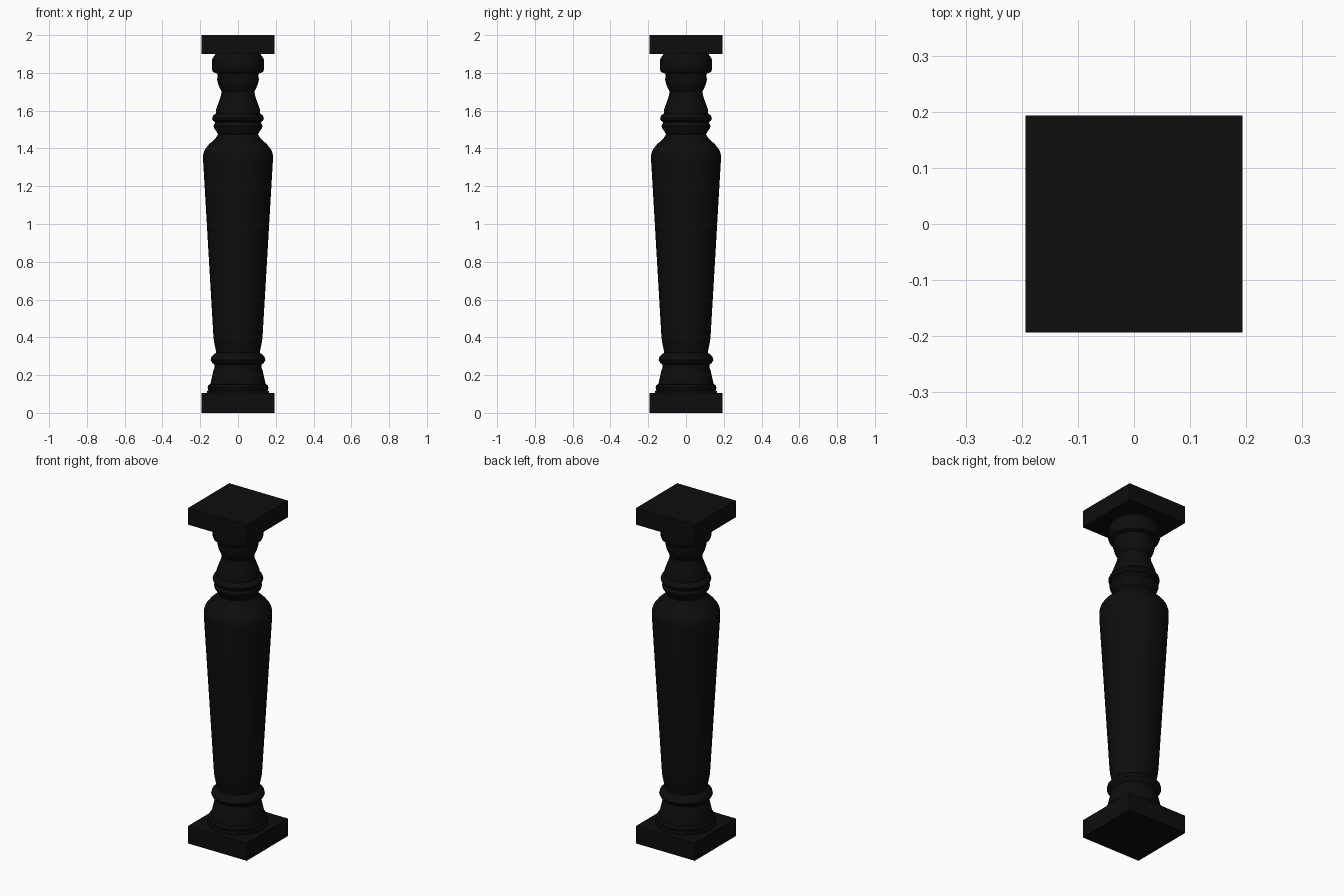
import bpy
import bmesh
from math import radians

cube = bpy.data.objects.get("Cube")
if cube:
    bpy.data.objects.remove(cube, do_unlink=True)

SIDES = 32
HALF = 0.193

# Single near-black finish
black = bpy.data.materials.new("black_finish")
black.use_nodes = True
colour = (0.004, 0.004, 0.004, 1)
black.diffuse_color = colour
black.node_tree.nodes["Principled BSDF"].inputs["Base Color"].default_value = colour


def add_object(name, bm, smooth):
    bmesh.ops.recalc_face_normals(bm, faces=bm.faces)
    mesh = bpy.data.meshes.new(name)
    bm.to_mesh(mesh)
    bm.free()
    mesh.materials.append(black)
    obj = bpy.data.objects.new(name, mesh)
    bpy.context.collection.objects.link(obj)
    if smooth:
        bpy.ops.object.select_all(action="DESELECT")
        obj.select_set(True)
        bpy.context.view_layer.objects.active = obj
        bpy.ops.object.shade_smooth_by_angle(angle=radians(35))
    return obj


def slab(name, low, high):
    bm = bmesh.new()
    bmesh.ops.create_cube(bm, size=1)
    bmesh.ops.scale(bm, vec=(2 * HALF, 2 * HALF, high - low), verts=bm.verts)
    bmesh.ops.translate(bm, vec=(0, 0, (low + high) / 2), verts=bm.verts)
    return add_object(name, bm, False)


def turned(name, profile):
    """Spin a (radius, height) profile about z and cap both ends."""
    bm = bmesh.new()
    points = [(0, profile[0][1])] + profile + [(0, profile[-1][1])]
    verts = [bm.verts.new((r, 0, z)) for r, z in points]
    edges = [bm.edges.new(pair) for pair in zip(verts, verts[1:])]
    bmesh.ops.spin(bm, geom=verts + edges, axis=(0, 0, 1), cent=(0, 0, 0),
                   angle=radians(360), steps=SIDES)
    bmesh.ops.remove_doubles(bm, verts=bm.verts, dist=0.0005)
    return add_object(name, bm, True)


# Square blocks at both ends
slab("bottom_plinth", 0, 0.105)
slab("top_block", 1.9, 2)

# Stepped foot with a rounded ring above it
turned("base_moulding", [
    (0.165, 0.1), (0.165, 0.115), (0.157, 0.12), (0.161, 0.135),
    (0.156, 0.148), (0.146, 0.152), (0.138, 0.19), (0.13, 0.225),
    (0.123, 0.24), (0.125, 0.257), (0.137, 0.265), (0.145, 0.28),
    (0.141, 0.297), (0.125, 0.312), (0.114, 0.32)])

# Tapered shaft with a sloping shoulder
turned("shaft", [
    (0.114, 0.315), (0.118, 0.335), (0.128, 0.385), (0.131, 0.42),
    (0.185, 1.34), (0.185, 1.365), (0.178, 1.39), (0.155, 1.42),
    (0.118, 1.455), (0.105, 1.475)])

# Double ring and waisted neck
turned("neck", [
    (0.105, 1.47), (0.112, 1.487), (0.127, 1.508), (0.13, 1.52),
    (0.122, 1.533), (0.122, 1.54), (0.133, 1.548), (0.137, 1.56),
    (0.132, 1.574), (0.117, 1.585), (0.117, 1.605), (0.105, 1.638),
    (0.093, 1.67), (0.086, 1.705)])

# Flared capital under the top block
turned("capital", [
    (0.086, 1.7), (0.094, 1.715), (0.105, 1.74), (0.111, 1.765),
    (0.107, 1.785), (0.112, 1.797), (0.133, 1.805), (0.138, 1.82),
    (0.138, 1.862), (0.135, 1.878), (0.123, 1.892), (0.12, 1.905)])
